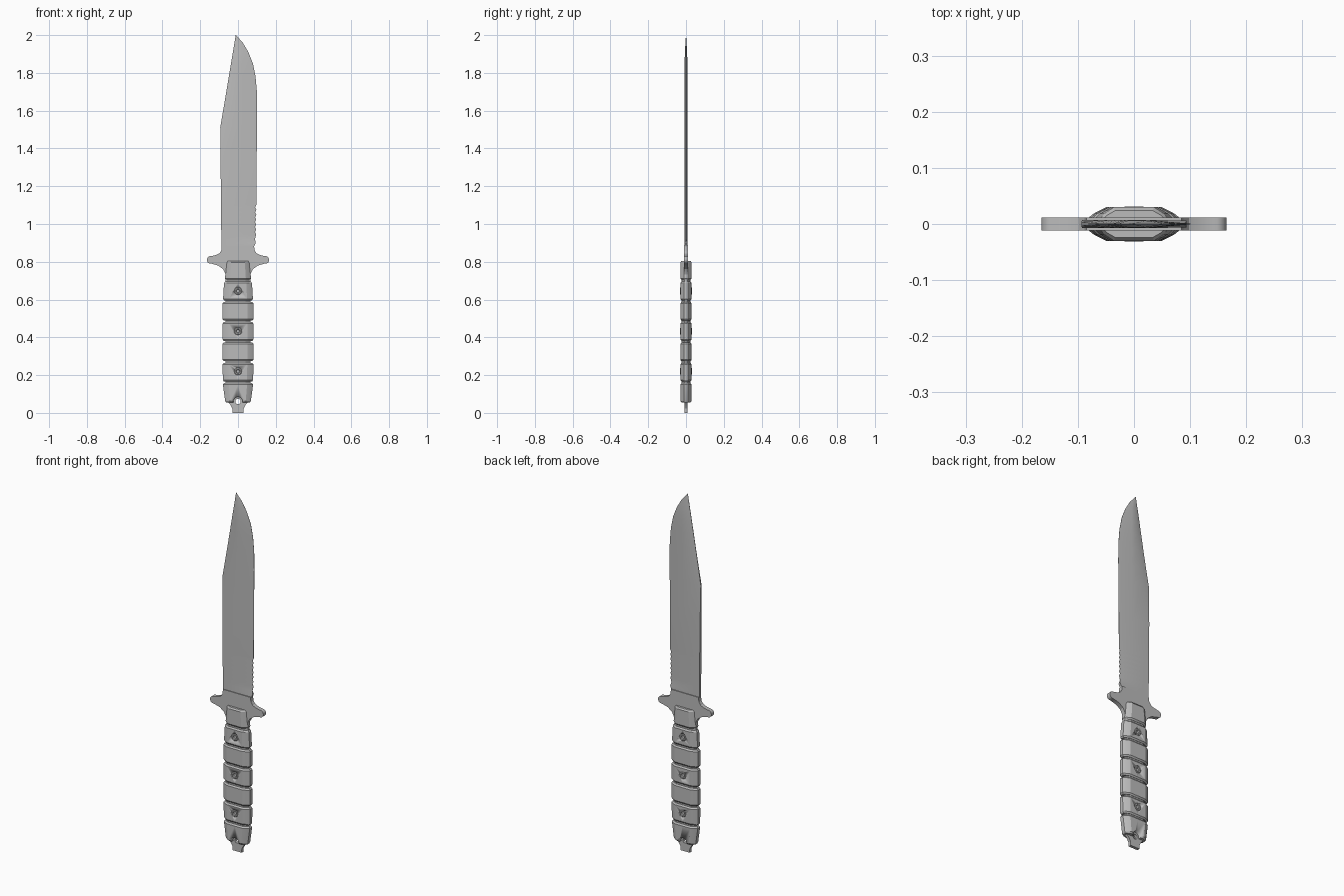
import bpy, bmesh, math
from mathutils import Matrix

cube = bpy.data.objects.get("Cube")
if cube:
    bpy.data.objects.remove(cube, do_unlink=True)

steel = bpy.data.materials.new("grey_steel")
steel.use_nodes = True
GREY = (0.5, 0.5, 0.5, 1)
steel.diffuse_color = GREY
steel.node_tree.nodes["Principled BSDF"].inputs["Base Color"].default_value = GREY


def finish(name, bm, angle=25):
    bmesh.ops.recalc_face_normals(bm, faces=bm.faces)
    mesh = bpy.data.meshes.new(name)
    bm.to_mesh(mesh)
    bm.free()
    mesh.materials.append(steel)
    ob = bpy.data.objects.new(name, mesh)
    bpy.context.collection.objects.link(ob)
    bpy.ops.object.select_all(action='DESELECT')
    ob.select_set(True)
    bpy.context.view_layer.objects.active = ob
    bpy.ops.object.shade_smooth_by_angle(angle=math.radians(angle))
    return ob


def loft(name, sections):
    """Skin closed cross-sections and cap both ends."""
    bm = bmesh.new()
    rings = [[bm.verts.new(p) for p in s] for s in sections]
    n = len(rings[0])
    for a, b in zip(rings, rings[1:]):
        for i in range(n):
            j = (i + 1) % n
            bm.faces.new((a[i], a[j], b[j], b[i]))
    bm.faces.new(rings[0])
    bm.faces.new(rings[-1])
    return finish(name, bm)


def plate(name, outline, half):
    """Extrude an x/z outline symmetrically in y."""
    return loft(name, [[(x, y, z) for x, z in outline] for y in (-half, half)])


def mirrored(right):
    return right + [(-x, z) for x, z in reversed(right)]


def drill(ob, z, radius):
    """Cut a hole through the part from front to back."""
    bm = bmesh.new()
    bmesh.ops.create_cone(bm, cap_ends=True, segments=24, radius1=radius, radius2=radius, depth=0.2,
                          matrix=Matrix.Translation((0, 0, z)) @ Matrix.Rotation(math.pi / 2, 4, 'X'))
    cutter = finish("hole_cutter", bm)
    cutter.hide_render = True
    mod = ob.modifiers.new("hole", 'BOOLEAN')
    mod.operation, mod.solver, mod.object = 'DIFFERENCE', 'EXACT', cutter
    bpy.context.view_layer.objects.active = ob
    bpy.ops.object.modifier_apply(modifier="hole")
    bpy.data.objects.remove(cutter, do_unlink=True)


def sample(table, z):
    """Linear lookup in (z, value) pairs."""
    for (z0, v0), (z1, v1) in zip(table, table[1:]):
        if z <= z1:
            return v0 + (v1 - v0) * max(0, z - z0) / (z1 - z0)
    return table[-1][1]


# Blade: flat spine, false edge along the clip, ridge and ground cutting edge
spine = [(0.8, -0.083), (0.9, -0.088), (1.51, -0.094), (1.999, -0.012)]
edge = [(0.8, 0.08), (0.88, 0.085), (0.9, 0.094), (0.92, 0.09), (0.945, 0.096), (1.1, 0.097),
        (1.6, 0.101), (1.7, 0.1), (1.78, 0.093), (1.85, 0.079), (1.91, 0.055),
        (1.96, 0.025), (2.0, -0.01)]
false_edge = [(0.8, -0.06), (1.3, -0.088), (1.51, -0.055), (1.8, -0.012), (2.0, -0.0105)]
teeth = [0.945 + 0.013 * i for i in range(13)]
levels = sorted([0.8, 0.88, 0.9, 0.92, 1.3, 1.51, 1.6, 1.7, 1.78, 1.85, 1.91, 1.96, 1.985, 2.0] + teeth)


def blade_section(z):
    xs, xe, xf = sample(spine, z), sample(edge, z), sample(false_edge, z)
    if z in teeth and teeth.index(z) % 2:
        xe -= 0.006
    fade = min(1, (2.0 - z) / 0.12 + 0.04)
    t = 0.0075 * fade
    ts = t if z < 1.4 else t * max(0.12, 1 - (z - 1.3) / 0.4)
    te = 0.006 if z < 0.91 else 0.0006 * fade
    xf = max(xf, xs + 0.0005)
    ridge = max(xf + 0.0005, min(0.02, xf + (xe - xf) * 0.55))
    half = [(xs, ts), (xf, t), (ridge, t), (xe, te)]
    return [(x, -y, z) for x, y in half] + [(x, y, z) for x, y in reversed(half)]


loft("blade", [blade_section(z) for z in levels])

# Guard with rounded lobes at both ends
lobe = [(0.145 + 0.02 * math.cos(a), 0.81 + 0.02 * math.sin(a))
        for a in [math.radians(d) for d in range(-100, 101, 20)]]
guard_side = ([(0.062, 0.71), (0.068, 0.74), (0.08, 0.762), (0.105, 0.78)] + lobe
              + [(0.115, 0.836), (0.098, 0.845), (0.088, 0.86), (0.085, 0.885)])
plate("guard", mirrored(guard_side), 0.0115)

# Tang running through the grip to the pommel tip
tang = plate("tang", mirrored([(0.028, 0), (0.029, 0.022), (0.042, 0.045), (0.058, 0.06), (0.062, 0.72)]), 0.008)
drill(tang, 0.06, 0.014)


# Grip: faceted segments separated by narrow grooves
def grip_section(z, width, thick, bow=0):
    quarter = [(width, 0.35 * thick), (width * 0.88, 0.62 * thick), (width * 0.6, thick), (0, thick)]
    front = quarter + [(-x, y) for x, y in reversed(quarter[:-1])]
    ring = [(x, -y) for x, y in front] + [(x, y) for x, y in reversed(front)]
    return [(x, y, z + bow * (1 - (x / width) ** 2)) for x, y in ring]


def segment(name, z0, z1, w0, w1):
    soft = 0.008
    return loft(name, [grip_section(z0, w0 * 0.93, 0.024),
                       grip_section(z0 + soft, w0, 0.03),
                       grip_section(z1 - soft, w1, 0.03),
                       grip_section(z1, w1 * 0.93, 0.024)])


loft("grip_core", [grip_section(0.09, 0.066, 0.023), grip_section(0.74, 0.066, 0.023)])
core = bpy.data.objects["grip_core"]

pommel = segment("grip_end", 0.055, 0.158, 0.068, 0.08)
drill(pommel, 0.06, 0.024)
SCREWS = (0.22, 0.433, 0.645)
for i in range(5):
    z0 = 0.166 + i * 0.1075
    w = 0.079 if i == 4 else 0.082
    part = segment(f"grip_segment_{i + 1}", z0, z0 + 0.099, 0.08 if i == 0 else w, w if i < 4 else 0.074)
    if i % 2 == 0:
        drill(part, SCREWS[i // 2], 0.02)
segment("grip_collar", 0.704, 0.805, 0.069, 0.06)

# Screws: raised rim and sunken centre, on both sides
for z in SCREWS:
    for side, label in ((-1, "front"), (1, "back")):
        profile = [(0.02, 0.02), (0.02, 0.0285), (0.017, 0.031), (0.011, 0.031), (0.008, 0.025)]
        rings = [[(r * math.cos(k * math.tau / 24), side * y, z + r * math.sin(k * math.tau / 24))
                  for k in range(24)] for r, y in profile]
        loft(f"screw_{label}_{SCREWS.index(z) + 1}", rings)
